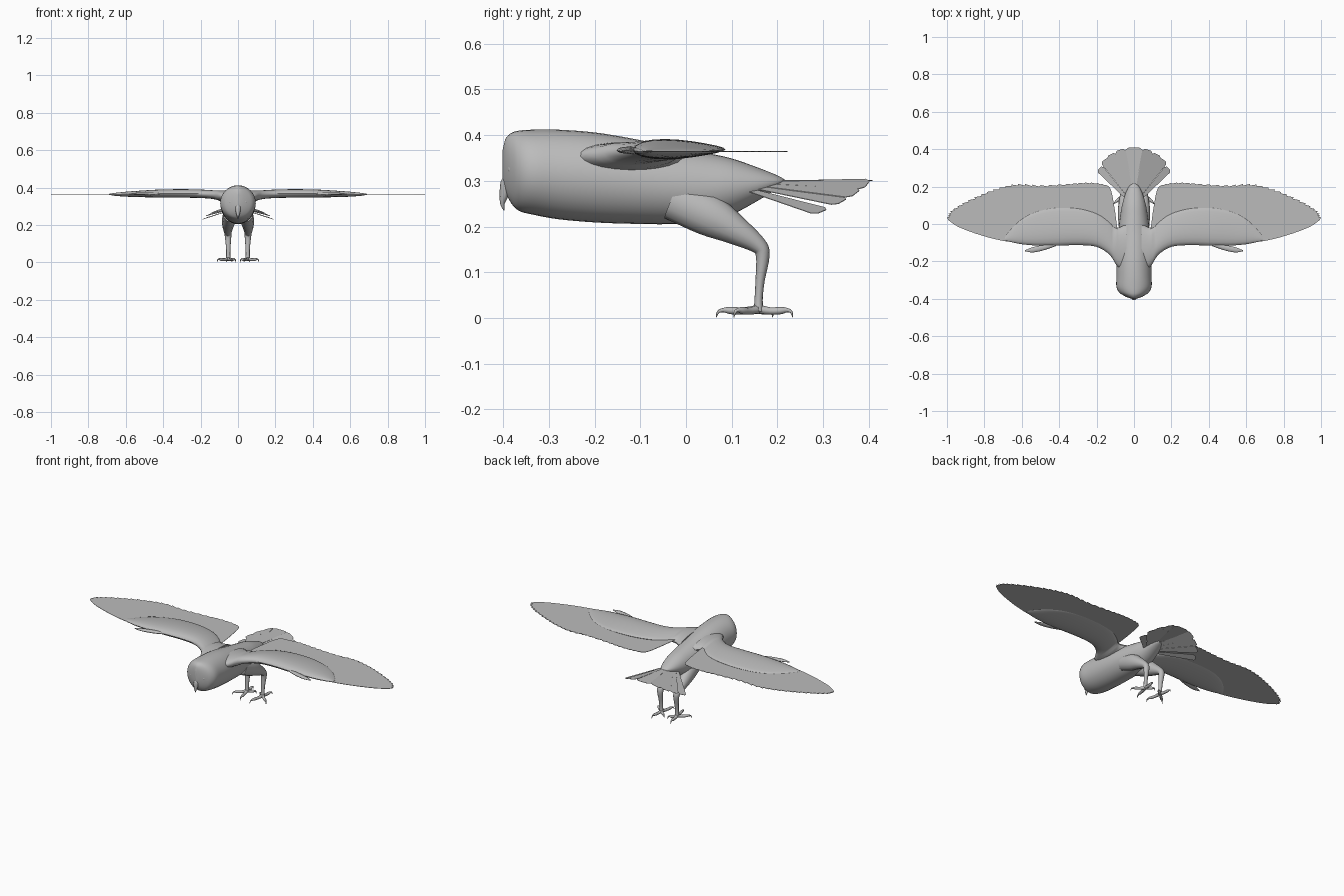
import bpy, bmesh, math
from mathutils import Vector

if "Cube" in bpy.data.objects:
    bpy.data.objects.remove(bpy.data.objects["Cube"])

plumage = bpy.data.materials.new("grey plumage")
plumage.diffuse_color = (0.5, 0.5, 0.5, 1)
plumage.use_nodes = True
plumage.node_tree.nodes["Principled BSDF"].inputs["Base Color"].default_value = plumage.diffuse_color


def finish(name, bm, smooth=True):
    bmesh.ops.recalc_face_normals(bm, faces=bm.faces)
    me = bpy.data.meshes.new(name)
    bm.to_mesh(me)
    bm.free()
    ob = bpy.data.objects.new(name, me)
    bpy.context.collection.objects.link(ob)
    me.materials.append(plumage)
    if smooth:
        bpy.ops.object.select_all(action='DESELECT')
        ob.select_set(True)
        bpy.context.view_layer.objects.active = ob
        bpy.ops.object.shade_smooth_by_angle(angle=math.radians(50))
    return ob


def spline(pts, steps):
    """Catmull-Rom samples through tuples of any length."""
    out = []
    for i in range(len(pts) - 1):
        p = [pts[max(i - 1, 0)], pts[i], pts[i + 1], pts[min(i + 2, len(pts) - 1)]]
        for s in range(steps):
            t = s / steps
            out.append(tuple(0.5 * (2 * b + (c - a) * t + (2 * a - 5 * b + 4 * c - d) * t * t
                                    + (3 * b - a - 3 * c + d) * t ** 3) for a, b, c, d in zip(*p)))
    return out + [tuple(pts[-1])]


def loft(name, rings):
    bm = bmesh.new()
    vs = [[bm.verts.new(p) for p in r] for r in rings]
    n = len(vs[0])
    for a, b in zip(vs, vs[1:]):
        for i in range(n):
            bm.faces.new((a[i], a[(i + 1) % n], b[(i + 1) % n], b[i]))
    bm.faces.new(vs[0])
    bm.faces.new(vs[-1])
    return finish(name, bm)


def circle(n):
    return [(math.cos(2 * math.pi * i / n), math.sin(2 * math.pi * i / n)) for i in range(n)]


def tube(name, path, steps=4, n=12):
    """path holds (x, y, z, half width in x, half width in the yz plane)."""
    pts = spline(path, steps)
    rings = []
    for i, p in enumerate(pts):
        d = Vector(pts[min(i + 1, len(pts) - 1)][:3]) - Vector(pts[max(i - 1, 0)][:3])
        side = Vector((1, 0, 0)) if abs(d.x) < 0.7 * d.length else Vector((0, 1, 0))
        up = d.normalized().cross(side).normalized()
        side = up.cross(d.normalized())
        rings.append([Vector(p[:3]) + side * c * p[3] + up * s * p[4] for c, s in circle(n)])
    return loft(name, rings)


def plate(name, outline, thick=0.002):
    """Thin sheet from a 3D outline."""
    bm = bmesh.new()
    f = bm.faces.new([bm.verts.new(p) for p in outline])
    top = bmesh.ops.extrude_face_region(bm, geom=[f])
    bmesh.ops.translate(bm, vec=(0, 0, thick),
                        verts=[v for v in top['geom'] if isinstance(v, bmesh.types.BMVert)])
    return finish(name, bm, False)


# Head and body: y, half width, bottom z, top z
body = [(-0.402, 0.006, 0.30, 0.365), (-0.395, 0.028, 0.275, 0.392), (-0.382, 0.056, 0.25, 0.405),
        (-0.365, 0.08, 0.234, 0.410), (-0.335, 0.094, 0.226, 0.412), (-0.28, 0.094, 0.216, 0.412),
        (-0.2, 0.093, 0.209, 0.406), (-0.12, 0.09, 0.206, 0.393), (-0.04, 0.084, 0.205, 0.377),
        (0.04, 0.074, 0.208, 0.362), (0.1, 0.064, 0.226, 0.349), (0.16, 0.047, 0.258, 0.328),
        (0.2, 0.027, 0.283, 0.312), (0.216, 0.008, 0.295, 0.303)]
loft("body", [[(w * c, y, (a + b) / 2 + (b - a) / 2 * s) for c, s in circle(32)]
              for y, w, a, b in spline(body, 4)])

# Beak hooked downward
tube("beak", [(0, -0.386, 0.315, 0.008, 0.008), (0, -0.394, 0.295, 0.014, 0.012),
              (0, -0.398, 0.27, 0.012, 0.010), (0, -0.402, 0.25, 0.006, 0.005),
              (0, -0.398, 0.235, 0.001, 0.001)])

# Wing arm: x, front y, back y, bottom z, top z
arm = [(0.04, -0.26, 0.0, 0.31, 0.385), (0.09, -0.225, -0.02, 0.325, 0.385),
       (0.13, -0.165, 0.01, 0.337, 0.387), (0.2, -0.122, 0.055, 0.343, 0.391),
       (0.3, -0.113, 0.082, 0.345, 0.393), (0.42, -0.116, 0.085, 0.346, 0.391),
       (0.52, -0.115, 0.065, 0.348, 0.385), (0.6, -0.108, 0.025, 0.351, 0.379),
       (0.66, -0.096, -0.03, 0.356, 0.372), (0.69, -0.088, -0.07, 0.362, 0.367)]
# Feather tips along the trailing edge, then the smooth leading edge
trailing = [(0.115, 0.15), (0.13, 0.195), (0.17, 0.215), (0.26, 0.222), (0.36, 0.215), (0.5, 0.208),
            (0.62, 0.215), (0.72, 0.195), (0.82, 0.158), (0.92, 0.11), (0.985, 0.066), (1.0, 0.035)]
leading = [(0.992, 0.02), (0.94, -0.015), (0.85, -0.05), (0.75, -0.079), (0.65, -0.096), (0.5, -0.09)]
tips = spline(trailing, 3)
edge = [(0.085, -0.06), (0.1, 0.06)]
for i, (p, q) in enumerate(zip(tips, tips[1:])):
    edge.append(p)
    if i > 4:
        depth = 0.004 + 0.011 * i / len(tips)
        mx, my = p[0] * 0.85 + q[0] * 0.15, p[1] * 0.85 + q[1] * 0.15
        inward = (Vector((0.5, -0.02)) - Vector((mx, my))).normalized()
        edge.append((mx + inward.x * depth, my + inward.y * depth))
edge += [tips[-1]] + spline(leading, 3) + [(0.3, -0.08), (0.15, -0.09)]

toes = [(0.032, 0.066), (0.112, 0.105), (0.062, 0.234), (0.012, 0.19)]
for s, label in ((1, "right"), (-1, "left")):
    rings = []
    for x, f, b, lo, hi in spline(arm, 4):
        ring = []
        for c, v in circle(20):
            # thicker near the leading edge, tapering backwards
            taper = 0.7 - 0.3 * c if x > 0.1 else 1
            ring.append((s * x, (f + b) / 2 + (b - f) / 2 * c, (lo + hi) / 2 + (hi - lo) / 2 * v * taper * 1.25
                         if x > 0.1 else (lo + hi) / 2 + (hi - lo) / 2 * v))
        rings.append(ring)
    loft(label + "_wing_arm", rings)
    plate(label + "_wing_feathers", [(s * x, y, 0.363) for x, y in edge])

    # Small thumb feather on the leading edge
    tube(label + "_thumb_feather", [(s * 0.42, -0.108, 0.367, 0.01, 0.006), (s * 0.48, -0.125, 0.367, 0.014, 0.008),
                                    (s * 0.54, -0.138, 0.367, 0.014, 0.006), (s * 0.582, -0.143, 0.366, 0.003, 0.002)])

    # Eye
    bm = bmesh.new()
    bmesh.ops.create_uvsphere(bm, u_segments=16, v_segments=10, radius=0.012)
    bmesh.ops.translate(bm, verts=bm.verts, vec=(s * 0.04, -0.378, 0.325))
    finish(label + "_eye", bm)

    # Feathered thigh running into the shank
    tube(label + "_leg", [(s * 0.045, -0.03, 0.26, 0.035, 0.045), (s * 0.05, 0.05, 0.225, 0.036, 0.046),
                          (s * 0.054, 0.11, 0.191, 0.029, 0.032), (s * 0.054, 0.158, 0.159, 0.02, 0.019),
                          (s * 0.053, 0.168, 0.135, 0.017, 0.015), (s * 0.052, 0.162, 0.08, 0.012, 0.010),
                          (s * 0.052, 0.159, 0.04, 0.011, 0.009), (s * 0.052, 0.159, 0.014, 0.013, 0.011)])
    # Toes ending in curved claws
    for i, (tx, ty) in enumerate(toes):
        def at(k, z, r):
            return (s * (0.052 + (tx - 0.052) * k), 0.159 + (ty - 0.159) * k, z, r, r)
        tube(f"{label}_toe_{i + 1}", [at(0, 0.019, 0.010), at(0.35, 0.015, 0.008), at(0.65, 0.016, 0.008),
                                      at(0.82, 0.017, 0.005), at(0.95, 0.013, 0.003), at(1, 0.001, 0.0008)], 3, 8)

# Tail fan: overlapping feathers from the middle outward and downward; tip x, y, z
fan = [(0.0, 0.408, 0.300), (0.075, 0.397, 0.292), (0.125, 0.372, 0.272), (0.16, 0.342, 0.254), (0.185, 0.298, 0.232)]
for s, label in ((1, "right"), (-1, "left")):
    for i, tip in enumerate(fan):
        if i == 0 and s < 0:
            continue
        root = Vector((s * 0.006 * i, 0.17 - 0.012 * i, 0.300 - 0.004 * i))
        end = Vector((s * tip[0], tip[1], tip[2]))
        along = (end - root).normalized()
        drop = Vector((s * 0.85, -0.45, -0.35)).normalized() if i else Vector((1, 0, 0))
        across = (drop - along * drop.dot(along)).normalized()
        w = 0.048 if i == 0 else 0.034 - 0.003 * i
        plate(f"{label}_tail_feather_{i}" if i else "middle_tail_feather",
              [root - across * 0.006, end - across * w - along * 0.012, end - across * w * 0.6, end + across * w * 0.6,
               end + across * w - along * 0.012, root + across * 0.006], 0.0015)
